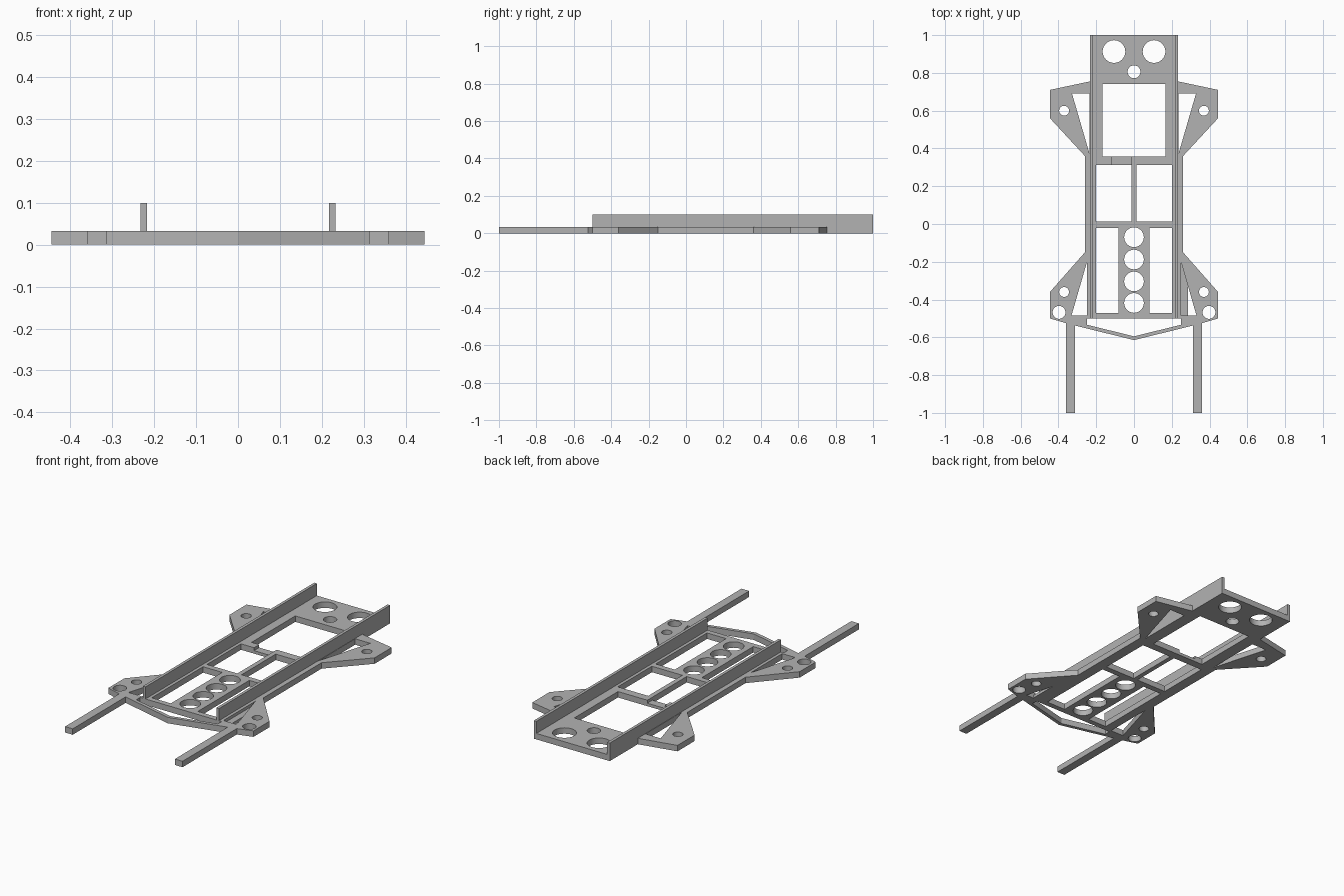
import bpy
import math

if "Cube" in bpy.data.objects:
    bpy.data.objects.remove(bpy.data.objects["Cube"])

THICK = 0.033

grey = bpy.data.materials.new("plain grey")
grey.use_nodes = True
colour = (0.45, 0.45, 0.45, 1)
grey.diffuse_color = colour
grey.node_tree.nodes["Principled BSDF"].inputs["Base Color"].default_value = colour


def mirror(points):
    return [(-x, y) for x, y in reversed(points)]


def circle(x, y, r, sides=40):
    return [(x + r * math.cos(2 * math.pi * i / sides),
             y + r * math.sin(2 * math.pi * i / sides)) for i in range(sides)]


def rect(x0, x1, y0, y1):
    return [(x0, y0), (x1, y0), (x1, y1), (x0, y1)]


def plate(name, loops, z0, z1):
    """Flat plate from an outer outline and its holes."""
    curve = bpy.data.curves.new(name, 'CURVE')
    curve.dimensions = '2D'
    curve.fill_mode = 'BOTH'
    curve.extrude = (z1 - z0) / 2
    for loop in loops:
        spline = curve.splines.new('POLY')
        spline.points.add(len(loop) - 1)
        for point, (x, y) in zip(spline.points, loop):
            point.co = (x, y, 0, 1)
        spline.use_cyclic_u = True
    obj = bpy.data.objects.new(name, curve)
    bpy.context.collection.objects.link(obj)
    bpy.ops.object.select_all(action='DESELECT')
    obj.select_set(True)
    bpy.context.view_layer.objects.active = obj
    bpy.ops.object.convert(target='MESH')
    obj = bpy.context.object
    obj.location.z = (z0 + z1) / 2
    # Weld caps to walls
    bpy.ops.object.mode_set(mode='EDIT')
    bpy.ops.mesh.select_all(action='SELECT')
    bpy.ops.mesh.remove_doubles(threshold=0.0001)
    bpy.ops.mesh.normals_make_consistent(inside=False)
    bpy.ops.object.mode_set(mode='OBJECT')
    bpy.ops.object.shade_smooth_by_angle(angle=math.radians(25))
    obj.data.materials.clear()
    obj.data.materials.append(grey)
    return obj


# Chassis outline: rear deck, wings, front prongs and bumper
half = [(0.233, 1), (0.233, 0.755), (0.445, 0.71), (0.445, 0.56), (0.26, 0.36),
        (0.26, -0.15), (0.445, -0.36), (0.445, -0.5), (0.36, -0.525),
        (0.36, -1), (0.313, -1), (0.313, -0.537)]
outline = half + [(0, -0.615)] + mirror(half)

# Battery bay joined to the left bay through a notch in the cross beam
bay = [(-0.167, 0.74), (0.167, 0.74), (0.167, 0.357), (-0.013, 0.357),
       (-0.013, 0.013), (-0.2, 0.013), (-0.2, 0.312), (-0.12, 0.312),
       (-0.12, 0.357), (-0.167, 0.357)]
bumper_gap = [(-0.25, -0.5), (0.25, -0.5), (0.25, -0.533), (0, -0.595), (-0.25, -0.533)]
rear_gap = [(0.235, 0.69), (0.328, 0.69), (0.235, 0.37)]
front_gap = [(0.25, -0.205), (0.331, -0.485), (0.25, -0.485)]

holes = [bay, bumper_gap, rect(0.013, 0.2, 0.013, 0.312), circle(0, 0.806, 0.034)]
holes += [circle(0, y, 0.052) for y in (-0.07, -0.188, -0.304, -0.418)]
for loop in (rear_gap, front_gap, rect(0.083, 0.2, -0.47, -0.02),
             circle(0.106, 0.913, 0.06), circle(0.37, 0.6, 0.026),
             circle(0.37, -0.36, 0.026), circle(0.397, -0.468, 0.034)):
    holes += [loop, mirror(loop)]

plate("chassis_plate", [outline] + holes, 0, THICK)

# Thin bridge in the cross beam notch
plate("notch_bridge", [rect(-0.12, -0.013, 0.312, 0.357)], 0, THICK / 2)

# Thin web in the left front wing
plate("wing_web", [[(0.25, -0.205), (0.285, -0.326), (0.285, -0.485), (0.25, -0.485)]],
      0, THICK / 2)

# Upright side rails
rail = rect(0.217, 0.233, -0.5, 1)
plate("left_rail", [rail], THICK, 0.1)
plate("right_rail", [mirror(rail)], THICK, 0.1)
